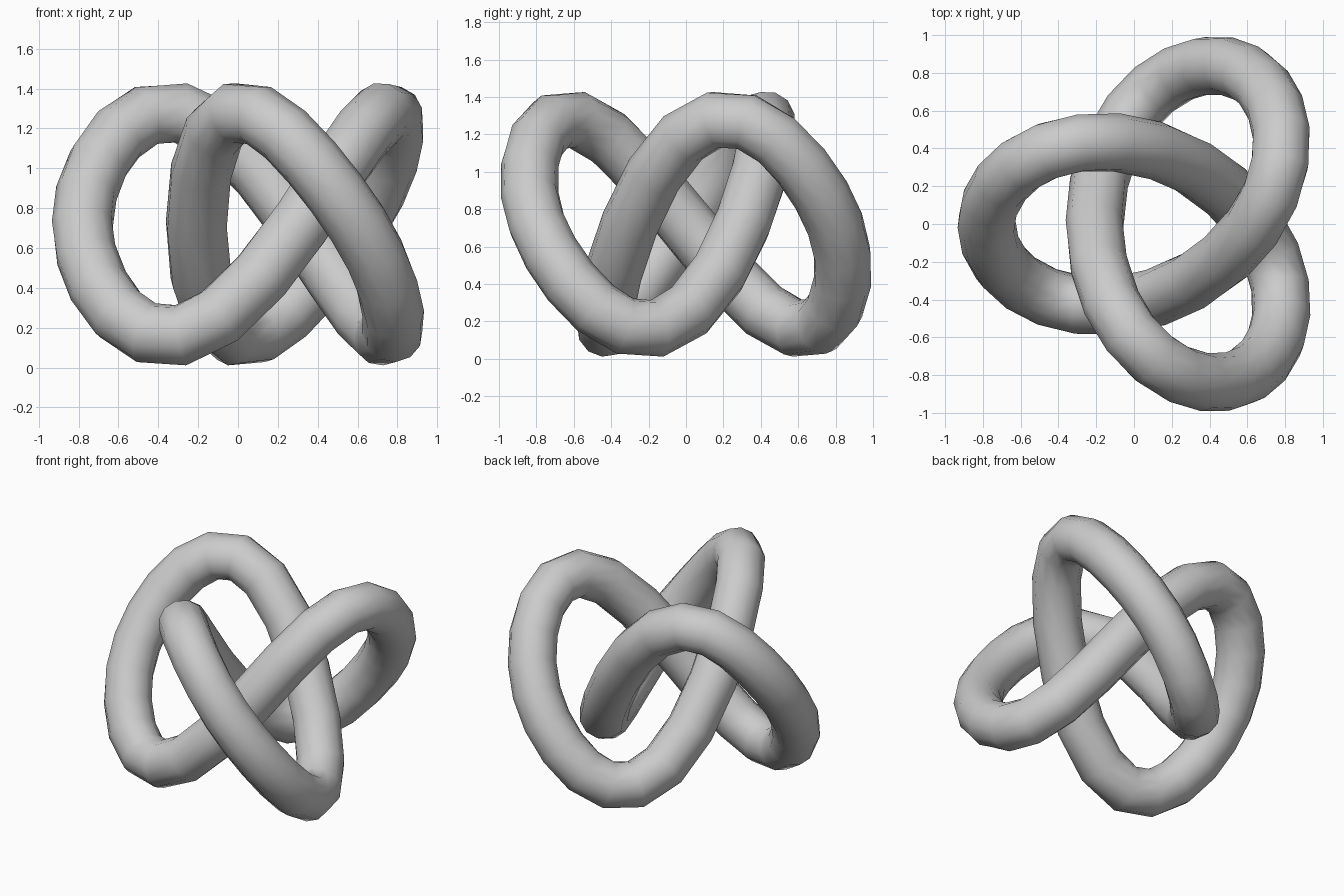
import bpy
from math import sin, cos, tau

cube = bpy.data.objects.get("Cube")
if cube:
    bpy.data.objects.remove(cube, do_unlink=True)

SEGMENTS = 48
TUBE = 0.155


def knot_point(u):
    """Three-lobed knot centreline: a double loop with smaller harmonics."""
    x = 0.139 - (0.634 * cos(2 * u) + 0.306 * cos(u) - 0.02 * cos(5 * u))
    y = 0.634 * sin(2 * u) - 0.306 * sin(u) - 0.02 * sin(5 * u)
    z = 0.72 + 0.545 * (sin(3 * u) - 0.14 * sin(6 * u))
    return x, y, z


# Grey material
grey = bpy.data.materials.new("light_grey")
grey.use_nodes = True
colour = (0.6, 0.6, 0.6, 1)
grey.diffuse_color = colour
for node in grey.node_tree.nodes:
    if node.type == "BSDF_PRINCIPLED":
        node.inputs["Base Color"].default_value = colour

# Closed centreline with a round twelve-sided tube
curve = bpy.data.curves.new("knot_path", "CURVE")
curve.dimensions = "3D"
curve.bevel_depth = TUBE
curve.bevel_resolution = 4
spline = curve.splines.new("POLY")
spline.points.add(SEGMENTS - 1)
for i, point in enumerate(spline.points):
    point.co = (*knot_point(tau * i / SEGMENTS), 1)
spline.use_cyclic_u = True
spline.use_smooth = True
curve.materials.append(grey)

# Turn the tube into a smooth mesh
knot = bpy.data.objects.new("knot_tube", curve)
bpy.context.scene.collection.objects.link(knot)
bpy.ops.object.select_all(action="DESELECT")
knot.select_set(True)
bpy.context.view_layer.objects.active = knot
bpy.ops.object.convert(target="MESH")
bpy.ops.object.shade_smooth()
